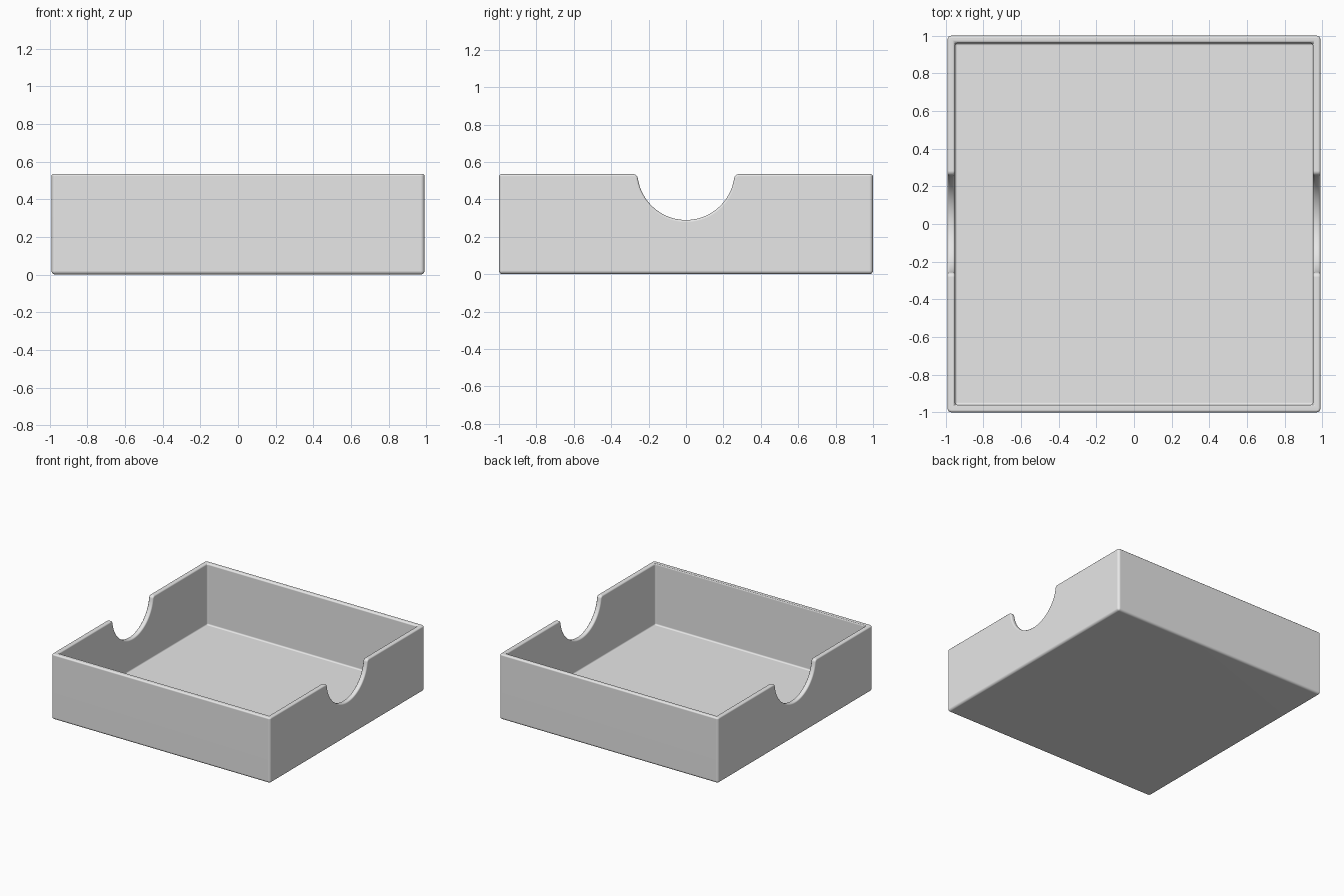
import bpy, bmesh, math
from mathutils import Vector

HX, HY, H = 0.99, 1.0, 0.535      # half width, half depth, height
WALL, FLOOR = 0.04, 0.035
NOTCH_R, NOTCH_Z, LIP = 0.26, 0.55, 0.025

cube = bpy.data.objects.get("Cube")
if cube:
    bpy.data.objects.remove(cube, do_unlink=True)

grey = bpy.data.materials.new("light grey")
grey.use_nodes = True
grey.diffuse_color = (0.8, 0.8, 0.8, 1)
bsdf = next(n for n in grey.node_tree.nodes if n.type == 'BSDF_PRINCIPLED')
bsdf.inputs["Base Color"].default_value = (0.8, 0.8, 0.8, 1)


def finish(bm, name):
    bmesh.ops.recalc_face_normals(bm, faces=bm.faces)
    mesh = bpy.data.meshes.new(name)
    bm.to_mesh(mesh)
    bm.free()
    mesh.materials.append(grey)
    obj = bpy.data.objects.new(name, mesh)
    bpy.context.collection.objects.link(obj)
    return obj


def block(name, hx, hy, z0, z1, rounding=0):
    bm = bmesh.new()
    bmesh.ops.create_cube(bm, size=2)
    for v in bm.verts:
        v.co = Vector((v.co.x * hx, v.co.y * hy, z1 if v.co.z > 0 else z0))
    if rounding:
        # round every edge except the open rim
        edges = [e for e in bm.edges if min(v.co.z for v in e.verts) < z1 - 0.01]
        bmesh.ops.bevel(bm, geom=edges, offset=rounding, segments=4,
                        profile=0.5, affect='EDGES')
    return finish(bm, name)


def notch_cutter():
    # half outline: rounded lip at the rim, then the large arc
    lip_y = math.sqrt((NOTCH_R + LIP) ** 2 - (NOTCH_Z - H + LIP) ** 2)
    lip_z = H - LIP
    touch = math.atan2(lip_z - NOTCH_Z, lip_y)
    half = [(lip_y, H + 0.2)]
    for i in range(7):
        a = math.pi / 2 + (math.pi / 2 + touch) * i / 6
        half.append((lip_y + LIP * math.cos(a), lip_z + LIP * math.sin(a)))
    steps = 20
    for i in range(1, steps + 1):
        a = touch + (-math.pi / 2 - touch) * i / steps
        half.append((NOTCH_R * math.cos(a), NOTCH_Z + NOTCH_R * math.sin(a)))
    outline = half + [(-y, z) for y, z in reversed(half[:-1])]
    bm = bmesh.new()
    face = bm.faces.new([bm.verts.new((-1.2, y, z)) for y, z in outline])
    ext = bmesh.ops.extrude_face_region(bm, geom=[face], use_keep_orig=True)
    moved = [v for v in ext["geom"] if isinstance(v, bmesh.types.BMVert)]
    bmesh.ops.translate(bm, verts=moved, vec=(2.4, 0, 0))
    return finish(bm, "notch_cutter")


# Tray shell, hollowed and notched through both side walls
tray = block("tray", HX, HY, 0, H, rounding=0.02)
cutters = [block("hollow_cutter", HX - WALL, HY - WALL, FLOOR, H + 0.3),
           notch_cutter()]
bpy.ops.object.select_all(action='DESELECT')
bpy.context.view_layer.objects.active = tray
tray.select_set(True)
for cutter in cutters:
    mod = tray.modifiers.new("cut", 'BOOLEAN')
    mod.operation, mod.solver, mod.object = 'DIFFERENCE', 'EXACT', cutter
    bpy.ops.object.modifier_apply(modifier=mod.name)
    bpy.data.objects.remove(cutter, do_unlink=True)

# Rounded rim and inner corners
mod = tray.modifiers.new("rounding", 'BEVEL')
mod.width, mod.segments = 0.012, 3
mod.limit_method, mod.angle_limit = 'ANGLE', math.radians(40)
mod.use_clamp_overlap = False
bpy.ops.object.modifier_apply(modifier=mod.name)

bpy.ops.object.shade_smooth_by_angle(angle=math.radians(40))
mod = tray.modifiers.new("flat walls", 'WEIGHTED_NORMAL')
mod.keep_sharp = True
